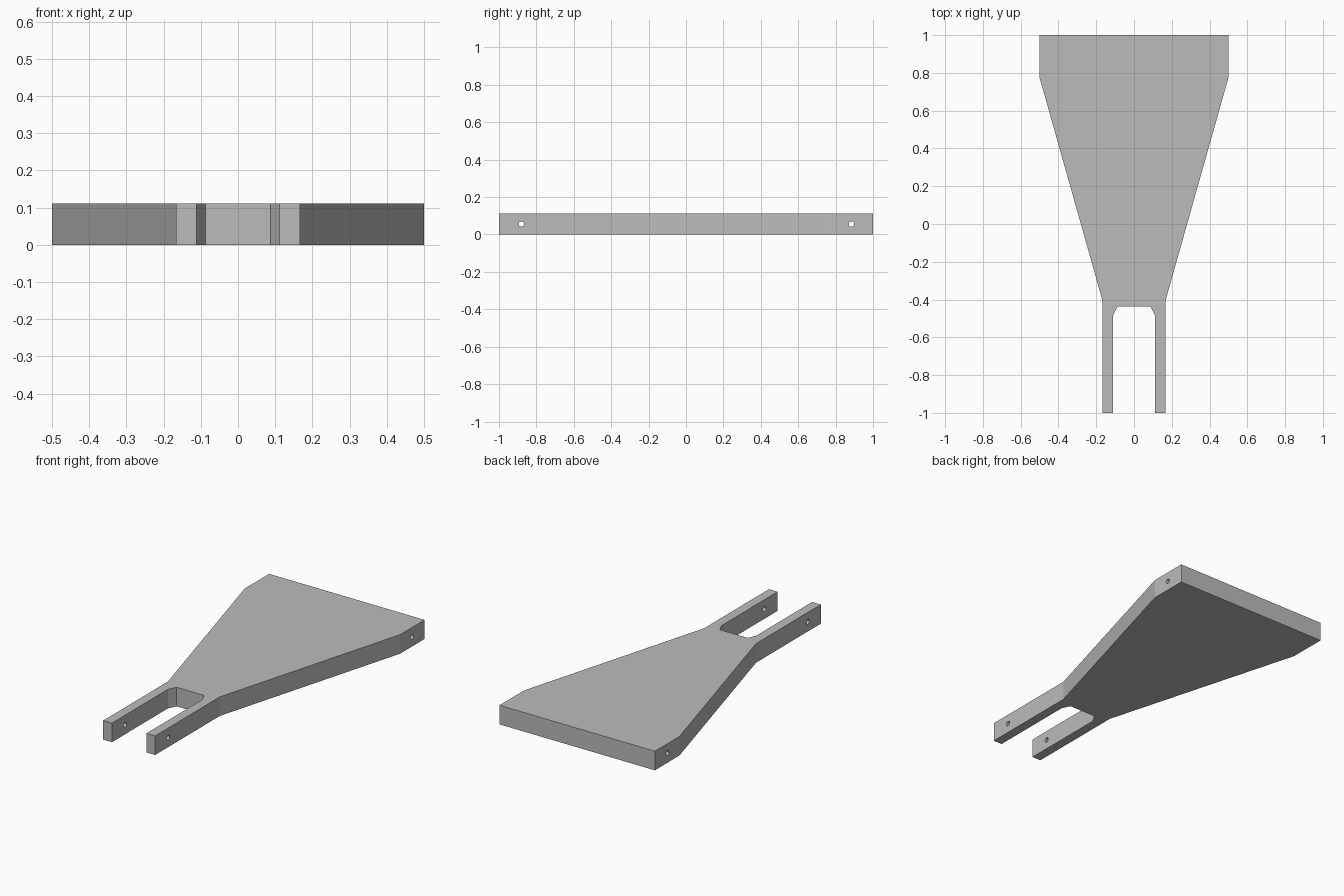
import bpy, bmesh
from math import pi

cube = bpy.data.objects.get("Cube")
if cube:
    bpy.data.objects.remove(cube, do_unlink=True)

THICKNESS = 0.111

# Single plain grey
grey = bpy.data.materials.new("plain_grey")
grey.use_nodes = True
colour = (0.5, 0.5, 0.5, 1)
grey.diffuse_color = colour
grey.node_tree.nodes["Principled BSDF"].inputs["Base Color"].default_value = colour

# Right half of the outline: wide back, taper, fork arm, chamfered slot
half = [(0.5, 1), (0.5, 0.775), (0.167, -0.405), (0.167, -1),
        (0.111, -1), (0.111, -0.485), (0.088, -0.438)]
outline = half + [(-x, y) for x, y in reversed(half)]

# Extrude the outline into a forked plate
bm = bmesh.new()
base = bm.faces.new([bm.verts.new((x, y, 0)) for x, y in outline])
top = bmesh.ops.extrude_face_region(bm, geom=[base])["geom"]
bmesh.ops.translate(bm, vec=(0, 0, THICKNESS),
                    verts=[v for v in top if isinstance(v, bmesh.types.BMVert)])
bmesh.ops.recalc_face_normals(bm, faces=bm.faces)
mesh = bpy.data.meshes.new("forked_plate")
bm.to_mesh(mesh)
bm.free()
mesh.materials.append(grey)
plate = bpy.data.objects.new("forked_plate", mesh)
bpy.context.collection.objects.link(plate)


def drill_cross_hole(y):
    """Cut a pin hole across the full width of the plate."""
    bpy.ops.mesh.primitive_cylinder_add(vertices=24, radius=0.014, depth=1.2,
                                        location=(0, y, THICKNESS / 2),
                                        rotation=(0, pi / 2, 0))
    cutter = bpy.context.object
    cutter.name = "pin_hole_cutter"
    cutter.hide_render = True
    cutter.data.materials.append(grey)
    cut = plate.modifiers.new("pin_hole", 'BOOLEAN')
    cut.operation = 'DIFFERENCE'
    cut.solver = 'EXACT'
    cut.object = cutter
    bpy.context.view_layer.objects.active = plate
    bpy.ops.object.modifier_apply(modifier=cut.name)
    bpy.data.objects.remove(cutter, do_unlink=True)


# Hinge holes through the fork arms and the back block
for y in (-0.88, 0.885):
    drill_cross_hole(y)

# Flat faces, smooth hole walls
bpy.ops.object.select_all(action='DESELECT')
plate.select_set(True)
bpy.context.view_layer.objects.active = plate
bpy.ops.object.shade_smooth_by_angle(angle=pi / 9)
# Gentle outline bends stay crisp
for poly in plate.data.polygons:
    if poly.area > 0.05:
        poly.use_smooth = False
